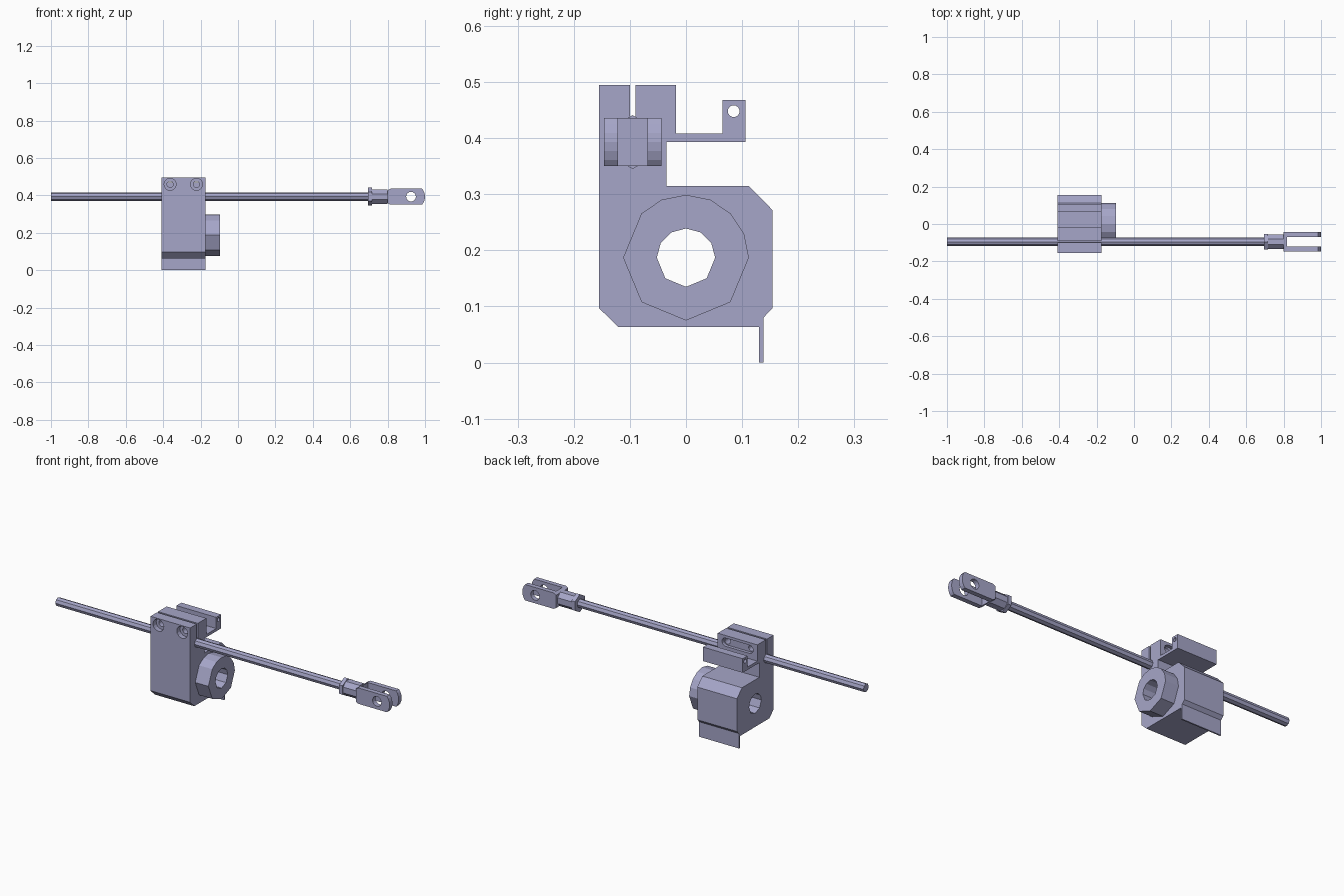
import bpy, bmesh, math

cube = bpy.data.objects.get("Cube")
if cube:
    bpy.data.objects.remove(cube, do_unlink=True)

COLOR = (0.38, 0.38, 0.58, 1.0)
mat = bpy.data.materials.new("lavender grey metal")
mat.use_nodes = True
mat.diffuse_color = COLOR
mat.node_tree.nodes["Principled BSDF"].inputs["Base Color"].default_value = COLOR


def ring(cu, cv, r, angles):
    """Polygon around a centre from a list of angles in degrees."""
    return [(cu + r * math.cos(math.radians(a)), cv + r * math.sin(math.radians(a))) for a in angles]


def steps(n, start=0):
    return [start + 360 * i / n for i in range(n)]


def prism(name, pts, axis, a, b):
    """Extrude a closed profile along x (points are y, z) or along y (points are x, z)."""
    bm = bmesh.new()
    place = (lambda u, v: (a, u, v)) if axis == 'x' else (lambda u, v: (u, a, v))
    face = bm.faces.new([bm.verts.new(place(u, v)) for u, v in pts])
    ext = bmesh.ops.extrude_face_region(bm, geom=[face])
    shift = (b - a, 0, 0) if axis == 'x' else (0, b - a, 0)
    bmesh.ops.translate(bm, vec=shift, verts=[e for e in ext["geom"] if isinstance(e, bmesh.types.BMVert)])
    bmesh.ops.recalc_face_normals(bm, faces=bm.faces)
    mesh = bpy.data.meshes.new(name)
    bm.to_mesh(mesh)
    bm.free()
    mesh.materials.append(mat)
    obj = bpy.data.objects.new(name, mesh)
    bpy.context.collection.objects.link(obj)
    return obj


def boolean(obj, tool, operation='DIFFERENCE'):
    """Apply a boolean and discard the tool object."""
    tool.hide_render = True
    mod = obj.modifiers.new("cut", 'BOOLEAN')
    mod.operation = operation
    mod.solver = 'EXACT'
    mod.object = tool
    bpy.context.view_layer.update()
    mesh = bpy.data.meshes.new_from_object(obj.evaluated_get(bpy.context.evaluated_depsgraph_get()))
    obj.modifiers.clear()
    obj.data = mesh
    bpy.data.objects.remove(tool, do_unlink=True)


X0, X1 = -0.41, -0.175            # housing ends
ROD_Y, ROD_Z = -0.095, 0.393      # rod axis
BORE_Z = 0.187                    # main bore axis

# Housing: clamp block with slit, rear hook, chamfered body and lower tab
outline = [(-0.155, 0.495), (-0.1, 0.495), (-0.1, 0.393), (-0.09, 0.393), (-0.09, 0.495),
           (-0.018, 0.495), (-0.018, 0.408), (0.065, 0.408), (0.065, 0.468), (0.106, 0.468),
           (0.106, 0.393), (-0.035, 0.393), (-0.035, 0.315), (0.112, 0.315), (0.154, 0.272),
           (0.154, 0.097), (0.138, 0.08), (0.138, 0.0), (0.13, 0.0), (0.13, 0.063),
           (-0.12, 0.063), (-0.155, 0.097)]
housing = prism("clamp_housing", outline, 'x', X0, X1)

# Rod hole and hook hole
boolean(housing, prism("rod_hole", ring(ROD_Y, ROD_Z, 0.0235, steps(8)), 'x', X0 - 0.1, X1 + 0.1))
boolean(housing, prism("hook_hole", ring(0.085, 0.448, 0.0105, steps(16)), 'x', X0 - 0.1, X1 + 0.1))

# Counterbored clamp holes in the front
SCREW_Z, SCREW_X = 0.459, (-0.363, -0.222)
for x in SCREW_X:
    boolean(housing, prism("counterbore", ring(x, SCREW_Z, 0.032, steps(16)), 'y', -0.2, -0.128))
    boolean(housing, prism("screw_hole", ring(x, SCREW_Z, 0.0165, steps(16)), 'y', -0.2, 0.02))

# Rounded slot on the rear of the clamp block
slot = (ring(SCREW_X[1], SCREW_Z, 0.022, range(-90, 91, 30))
        + ring(SCREW_X[0], SCREW_Z, 0.022, range(90, 271, 30)))
boolean(housing, prism("rear_slot", slot, 'y', -0.035, 0.02))

# Collar on the housing's side, and the bore through both
collar_angles = [0, 22.5, 45, 67.5, 90, 112.5, 135, 180, 225, 270, 315]
collar = prism("collar", ring(0, BORE_Z, 0.112, collar_angles), 'x', X1 - 0.03, -0.097)
bore = ring(0, BORE_Z, 0.052, [0, 30, 60, 90, 120, 150, 180, 225, 270, 315])
for part in (housing, collar):
    boolean(part, prism("bore", bore, 'x', X0 - 0.1, 0.0))

# Long rod
prism("rod", ring(ROD_Y, ROD_Z, 0.0225, steps(8)), 'x', -1.0, 0.819)

# Jam nut and neck of the fork end
prism("jam_nut", ring(ROD_Y, ROD_Z, 0.048, steps(6, 30)), 'x', 0.695, 0.716)
prism("fork_neck", ring(ROD_Y, ROD_Z, 0.041, steps(8, 22.5)), 'x', 0.716, 0.80)

# Fork with two prongs, a bowed tip and a cross hole
half = [(0.80, 0.034), (0.815, 0.0425), (0.984, 0.0425), (0.992, 0.032), (0.998, 0.016)]
side = ([(x, ROD_Z + z) for x, z in half] + [(1.0, ROD_Z)]
        + [(x, ROD_Z - z) for x, z in reversed(half)])
fork = prism("fork_end", side, 'y', ROD_Y - 0.051, ROD_Y + 0.051)
gap = [(ROD_Y + s * 0.026, ROD_Z + t * 0.1) for s, t in ((-1, -1), (1, -1), (1, 1), (-1, 1))]
boolean(fork, prism("fork_gap", gap, 'x', 0.817, 1.1))
boolean(fork, prism("pin_hole", ring(0.925, ROD_Z, 0.026, steps(16)), 'y', ROD_Y - 0.2, ROD_Y + 0.2))
